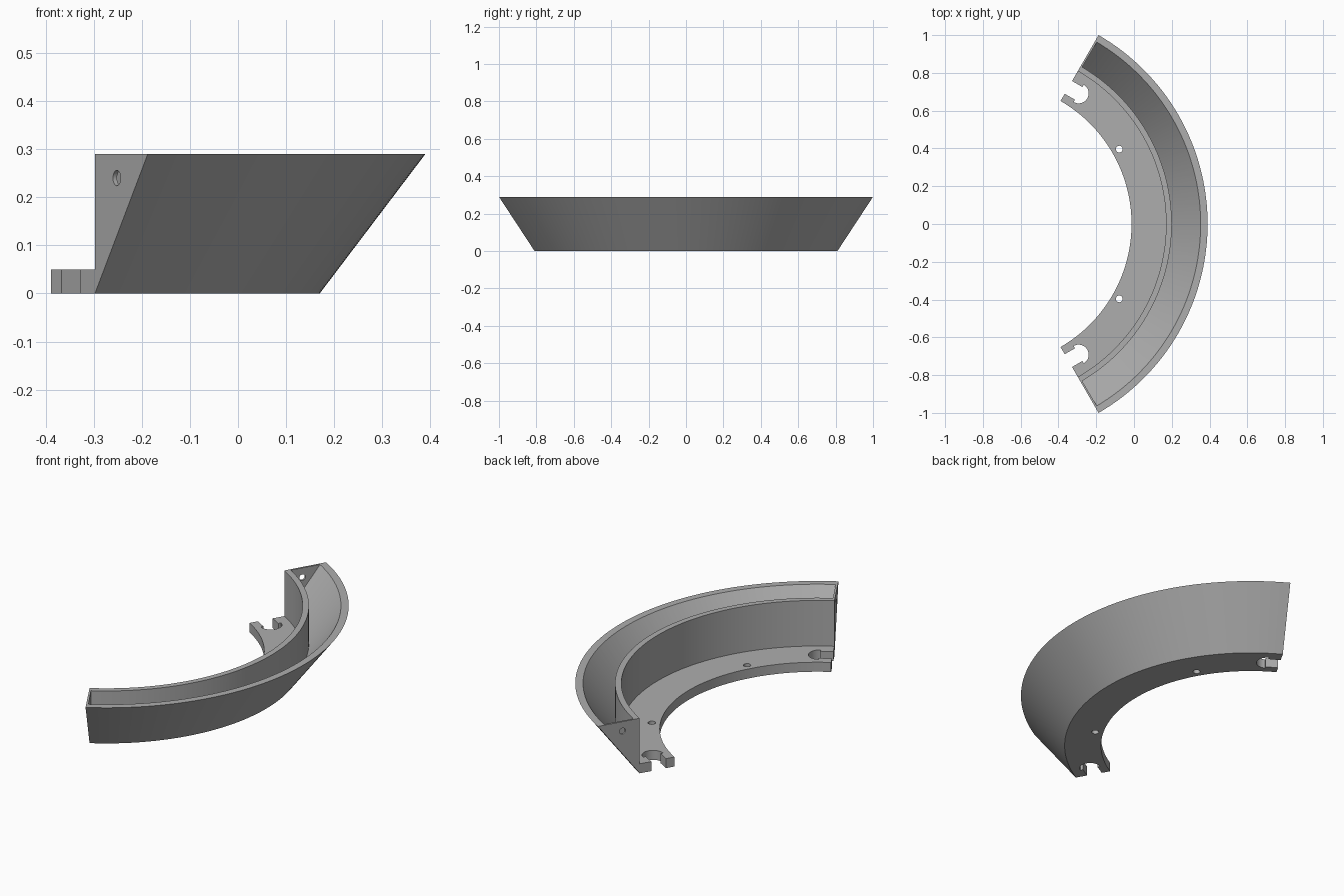
import bpy, bmesh
from math import radians, cos, sin, pi

if "Cube" in bpy.data.objects:
    bpy.data.objects.remove(bpy.data.objects["Cube"], do_unlink=True)

CX = -0.765          # centre of the arc
END = radians(60)    # half the arc's sweep
HEIGHT = 0.29

grey = bpy.data.materials.new("plain_grey")
grey.use_nodes = True
colour = (0.42, 0.42, 0.42, 1)
grey.diffuse_color = colour
grey.node_tree.nodes["Principled BSDF"].inputs["Base Color"].default_value = colour


def prism(name, rings):
    """Closed solid skinned through a list of matching outlines."""
    bm = bmesh.new()
    loops = [[bm.verts.new(p) for p in ring] for ring in rings]
    for a, b in zip(loops, loops[1:]):
        for i in range(len(a)):
            j = (i + 1) % len(a)
            bm.faces.new((a[i], a[j], b[j], b[i]))
    bm.faces.new(loops[0])
    bm.faces.new(loops[-1])
    bmesh.ops.recalc_face_normals(bm, faces=bm.faces)
    mesh = bpy.data.meshes.new(name)
    bm.to_mesh(mesh)
    bm.free()
    mesh.materials.append(grey)
    obj = bpy.data.objects.new(name, mesh)
    bpy.context.collection.objects.link(obj)
    return obj


def sweep(name, profile, half_angle, steps=72):
    """Sweep an (r, z) profile around the arc centre."""
    angles = [half_angle * (2 * i / steps - 1) for i in range(steps + 1)]
    return prism(name, [[(CX + r * cos(a), r * sin(a), z) for r, z in profile]
                        for a in angles])


def at_end(side, r, depth, z):
    """Point at radius r on an end plane, moved inwards by depth."""
    return (CX + r * cos(END) + depth * sin(END),
            side * (r * sin(END) - depth * cos(END)), z)


def circle(radius, count=32, start=0, sweep_angle=2 * pi):
    return [(radius * cos(start + sweep_angle * i / count),
             radius * sin(start + sweep_angle * i / count)) for i in range(count)]


# Curved body: flange, upright inner wall and sloping outer wall
body = sweep("curved_trough", [(0.752, 0), (0.935, 0), (1.1547, HEIGHT),
                               (0.935, HEIGHT), (0.935, 0.05), (0.752, 0.05)], END)

# V channel, stopping short of the ends to leave thin end caps
cutters = [sweep("channel_cutter", [(0.965, 0.09), (1.1255, 0.30), (0.965, 0.30)],
                 END - radians(0.55))]
cutters[0].data.transform
for side in (-1, 1):
    # Round hole in the end cap
    cutters.append(prism("cap_hole_cutter", [
        [at_end(side, 1.026 + u, d, 0.24 + v) for u, v in circle(0.016)]
        for d in (-0.03, 0.03)]))
    # Slot opening into a half-round pocket in the flange end
    arc = [(0.835 + v, 0.063 + u) for u, v in circle(0.053, 24, -pi / 2, pi)]
    outline = ([(0.796, -0.03), (0.796, 0.063)] + arc
               + [(0.888, 0.063), (0.874, 0.063), (0.874, -0.03)])
    cutters.append(prism("slot_cutter", [
        [at_end(side, r, d, z) for r, d in outline] for z in (-0.02, 0.07)]))
    # Screw hole through the flange
    a = side * END / 2
    cutters.append(prism("screw_hole_cutter", [
        [(CX + 0.793 * cos(a) + u, 0.793 * sin(a) + v, z) for u, v in circle(0.018)]
        for z in (-0.02, 0.07)]))

bpy.ops.object.select_all(action='DESELECT')
bpy.context.view_layer.objects.active = body
body.select_set(True)
for cutter in cutters:
    cutter.hide_render = True
    mod = body.modifiers.new("cut", 'BOOLEAN')
    mod.operation = 'DIFFERENCE'
    mod.solver = 'EXACT'
    mod.object = cutter
    bpy.ops.object.modifier_apply(modifier=mod.name)
    bpy.data.objects.remove(cutter, do_unlink=True)

bpy.ops.object.shade_smooth_by_angle(angle=radians(25))
